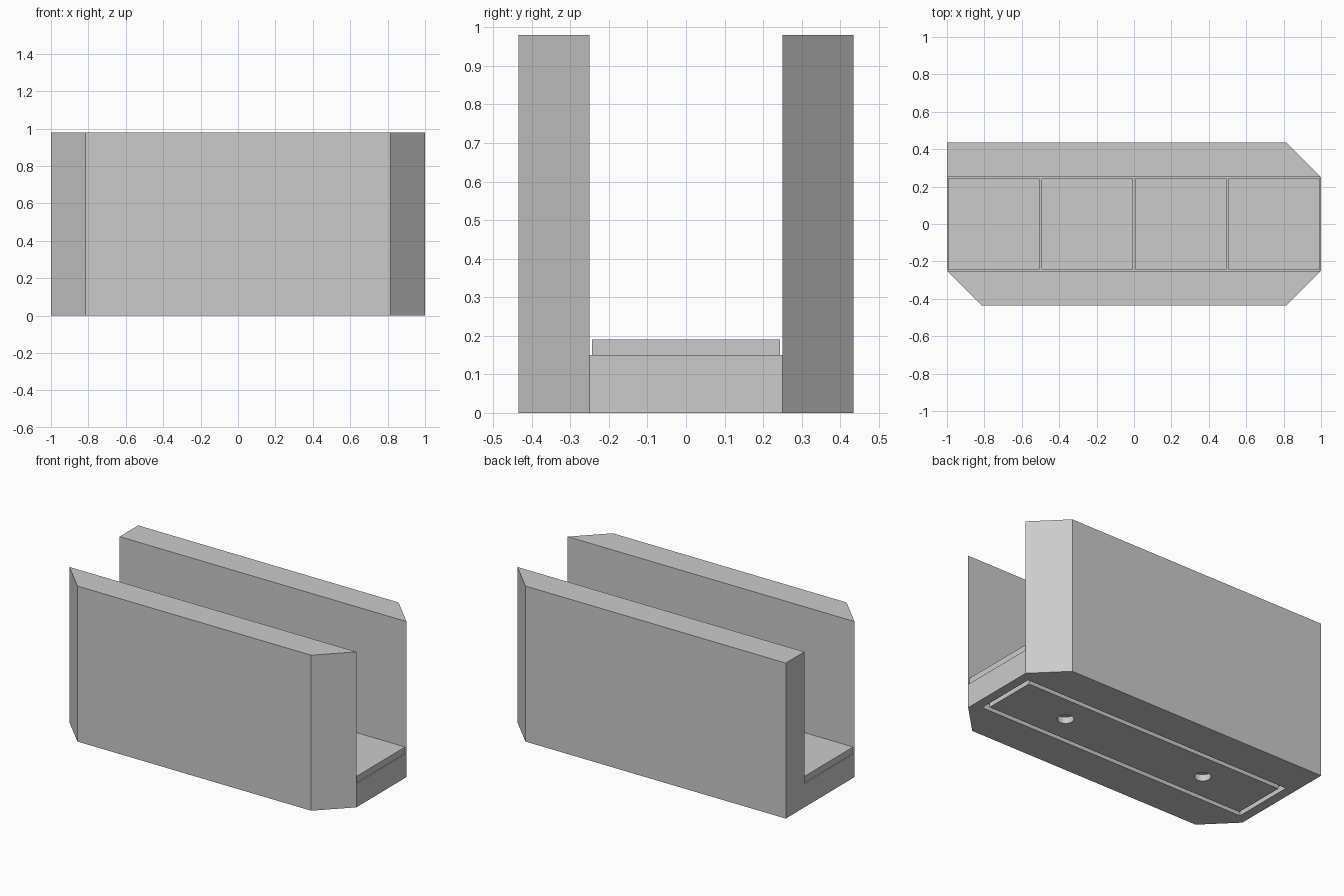
import bpy
import bmesh
from math import cos, sin, tau

cube = bpy.data.objects.get("Cube")
if cube:
    bpy.data.objects.remove(cube, do_unlink=True)

HALF_X, HALF_Y = 1.0, 0.435      # outer footprint
CHANNEL_Y = 0.25                 # inner half width of the channel
BEVEL_X = 0.815                  # where the corner cuts start
FLOOR, TOP, TILE_TOP = 0.15, 0.98, 0.19
CUT, GROOVE = 0.04, 0.03         # depth of underside recesses, groove width

grey = bpy.data.materials.new("plain grey")
grey.use_nodes = True
COLOR = (0.6, 0.6, 0.6, 1.0)
grey.diffuse_color = COLOR
grey.node_tree.nodes["Principled BSDF"].inputs["Base Color"].default_value = COLOR


def prism(name, outline, z0, z1):
    """Closed upright prism from a counter-clockwise outline."""
    bm = bmesh.new()
    low = [bm.verts.new((x, y, z0)) for x, y in outline]
    high = [bm.verts.new((x, y, z1)) for x, y in outline]
    bm.faces.new(low[::-1])
    bm.faces.new(high)
    for i in range(len(outline)):
        j = (i + 1) % len(outline)
        bm.faces.new((low[i], low[j], high[j], high[i]))
    bm.normal_update()
    mesh = bpy.data.meshes.new(name)
    bm.to_mesh(mesh)
    bm.free()
    mesh.materials.append(grey)
    obj = bpy.data.objects.new(name, mesh)
    bpy.context.collection.objects.link(obj)
    return obj


def box(name, x0, x1, y0, y1, z0, z1):
    return prism(name, [(x0, y0), (x1, y0), (x1, y1), (x0, y1)], z0, z1)


# Channel body: three cut corners, the back corner at -x stays square
body = prism("channel_body", [
    (-BEVEL_X, -HALF_Y), (BEVEL_X, -HALF_Y),
    (HALF_X, -CHANNEL_Y), (HALF_X, CHANNEL_Y),
    (BEVEL_X, HALF_Y), (-HALF_X, HALF_Y), (-HALF_X, -CHANNEL_Y)], 0, TOP)

# Open channel between the two walls
cutters = [box("channel_cutter", -1.2, 1.2, -CHANNEL_Y, CHANNEL_Y, FLOOR, 1.2)]

# Rectangular groove around the underside, one bar per side
gx, gy = 0.94, 0.2
for s in (-1, 1):
    ya, yb = sorted((s * gy, s * (gy - GROOVE)))
    cutters.append(box("groove_cutter", -gx, gx, ya, yb, -CUT, CUT))
    xa, xb = sorted((s * gx, s * (gx - GROOVE)))
    cutters.append(box("groove_cutter", xa, xb, -gy, gy, -CUT, CUT))

# Two round sockets in the underside
for cx in (-0.5, 0.5):
    circle = [(cx + 0.047 * cos(tau * i / 32), 0.047 * sin(tau * i / 32))
              for i in range(32)]
    cutters.append(prism("socket_cutter", circle, -CUT, CUT))

for cutter in cutters:
    cutter.hide_render = True
    mod = body.modifiers.new("cut", 'BOOLEAN')
    mod.operation = 'DIFFERENCE'
    mod.solver = 'EXACT'
    mod.object = cutter

# Bake the cuts and drop the cutters
bpy.context.view_layer.update()
graph = bpy.context.evaluated_depsgraph_get()
baked = bpy.data.meshes.new_from_object(body.evaluated_get(graph))
body.modifiers.clear()
body.data = baked
for cutter in cutters:
    bpy.data.objects.remove(cutter, do_unlink=True)

# Four floor tiles with narrow gaps
GAP, WIDTH = 0.006, HALF_X / 2
for i in range(4):
    left = -HALF_X + i * WIDTH
    box(f"floor_tile_{i + 1}", left + GAP, left + WIDTH - GAP,
        -CHANNEL_Y + GAP, CHANNEL_Y - GAP, FLOOR, TILE_TOP)
